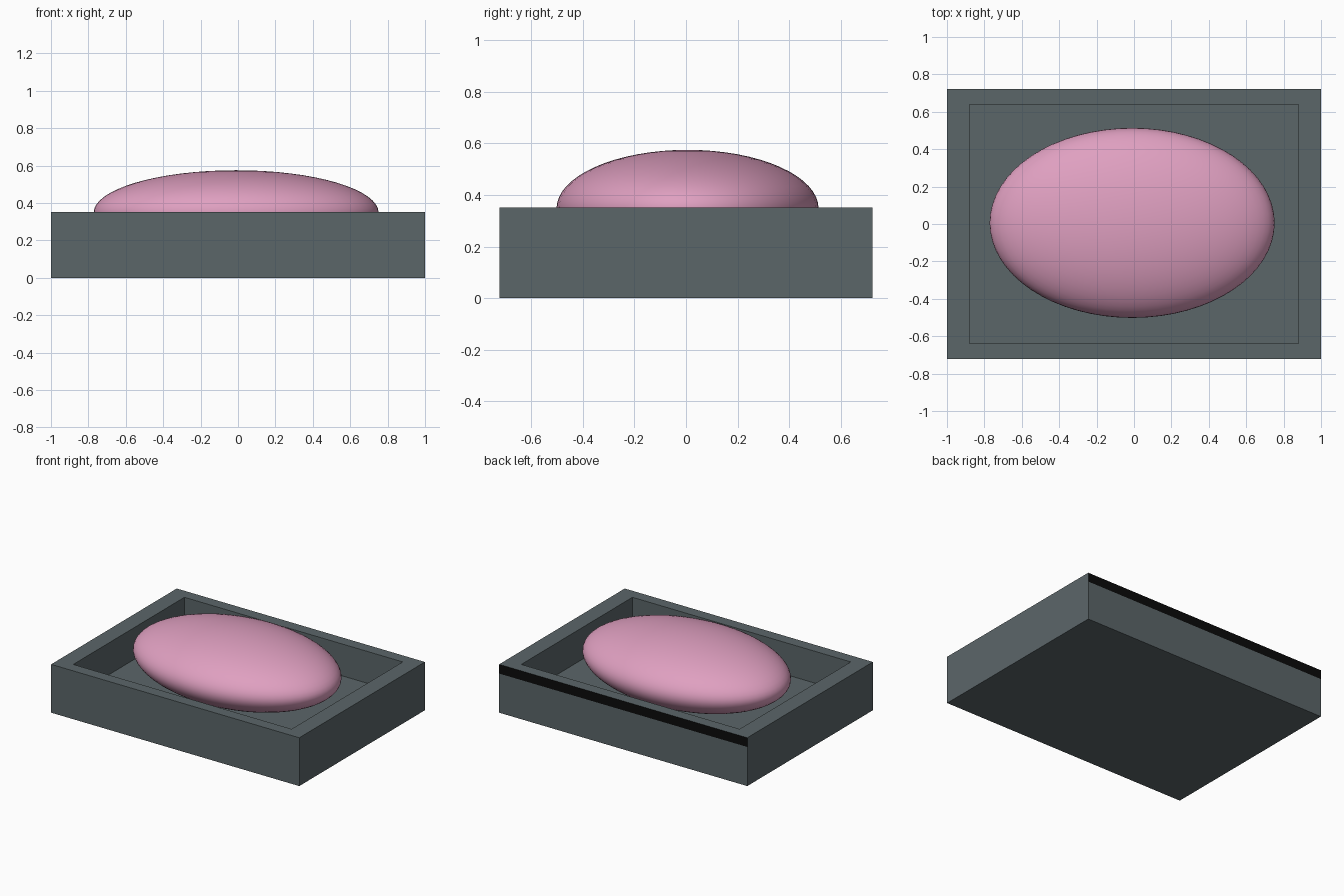
import bpy, bmesh
from mathutils import Matrix

if "Cube" in bpy.data.objects:
    bpy.data.objects.remove(bpy.data.objects["Cube"])


def material(name, rgb):
    m = bpy.data.materials.new(name)
    m.diffuse_color = (*rgb, 1.0)
    m.use_nodes = True
    m.node_tree.nodes["Principled BSDF"].inputs["Base Color"].default_value = m.diffuse_color
    return m


slate = material("slate grey", (0.105, 0.132, 0.141))
black = material("black", (0.003, 0.003, 0.003))
pink = material("soap pink", (0.74, 0.35, 0.53))


def finish(bm, name, mats):
    me = bpy.data.meshes.new(name)
    bm.to_mesh(me)
    bm.free()
    ob = bpy.data.objects.new(name, me)
    bpy.context.collection.objects.link(ob)
    for m in mats:
        me.materials.append(m)
    return ob


HX, HY, TOP, FLOOR, STRIP = 1.0, 0.723, 0.352, 0.12, 0.285
IX, IY = 0.88, 0.64

# tray: a box with its top inset to form the rim, then sunk to form the well
bm = bmesh.new()
bmesh.ops.create_cube(bm, size=1, matrix=Matrix.Translation((0, 0, TOP / 2))
                      @ Matrix.Diagonal((2 * HX, 2 * HY, TOP, 1)))
top = max(bm.faces, key=lambda f: f.calc_center_median().z)
bmesh.ops.inset_region(bm, faces=[top], thickness=0.1)
for v in top.verts:
    v.co.x = IX if v.co.x > 0 else -IX
    v.co.y = IY if v.co.y > 0 else -IY
well = bmesh.ops.extrude_discrete_faces(bm, faces=[top])["faces"][0]
for v in well.verts:
    v.co.z = FLOOR

# black band cut into the top of the back face
bmesh.ops.bisect_plane(bm, geom=bm.verts[:] + bm.edges[:] + bm.faces[:],
                       plane_co=(0, 0, STRIP), plane_no=(0, 0, 1))
bmesh.ops.recalc_face_normals(bm, faces=bm.faces[:])
for f in bm.faces:
    c = f.calc_center_median()
    if c.y > HY - 0.01 and c.z > STRIP:
        f.material_index = 1
finish(bm, "tray", [slate, black])

# soap: smooth flattened ellipsoid resting on the tray floor
bm = bmesh.new()
half = (0.575 - FLOOR) / 2
bmesh.ops.create_uvsphere(bm, u_segments=64, v_segments=32, radius=1,
                          matrix=Matrix.Translation((-0.01, 0.006, FLOOR + half))
                          @ Matrix.Diagonal((0.762, 0.508, half, 1)))
for f in bm.faces:
    f.smooth = True
finish(bm, "soap_bar", [pink])
